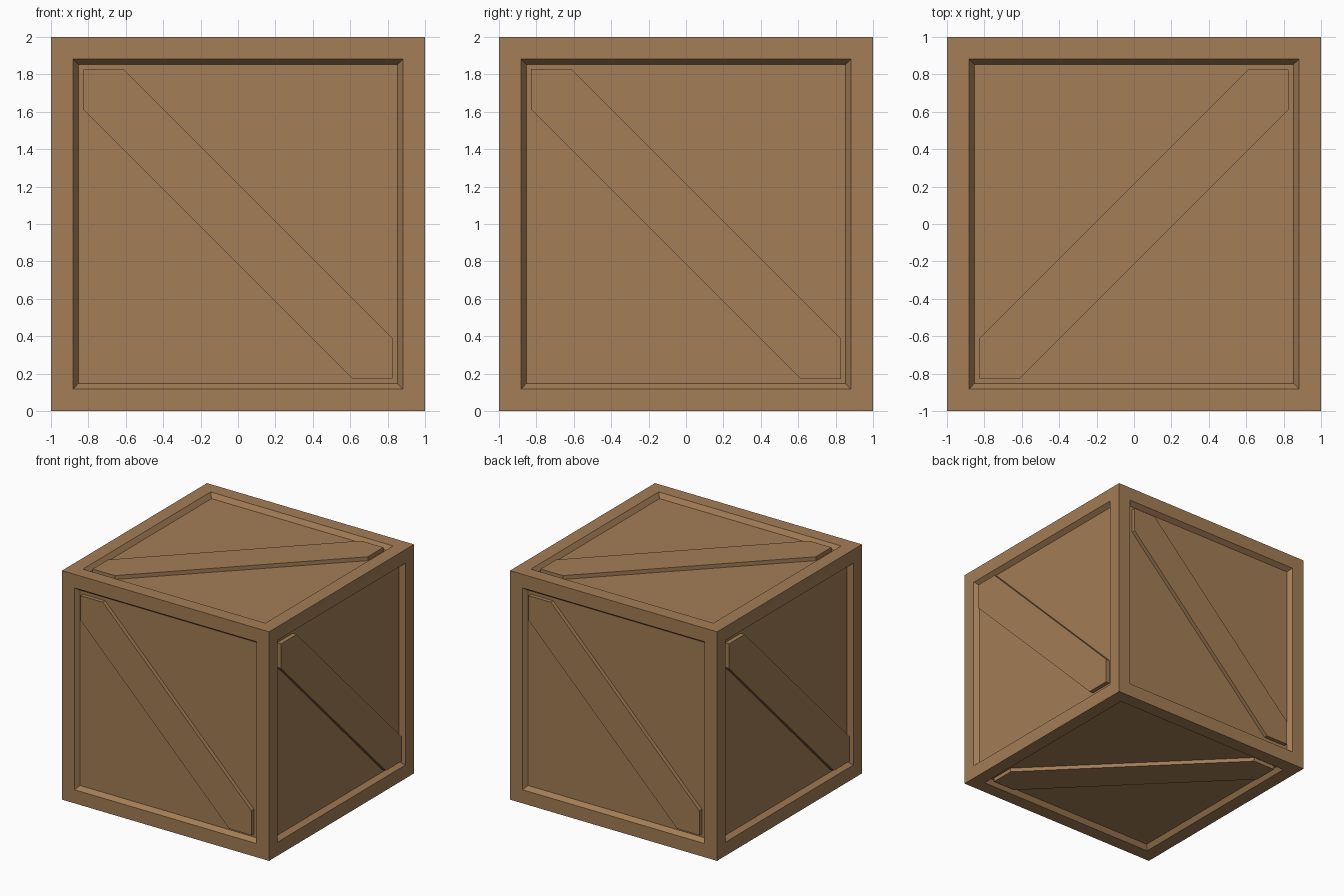
import bpy, bmesh
from mathutils import Vector

if "Cube" in bpy.data.objects:
    bpy.data.objects.remove(bpy.data.objects["Cube"])

wood = bpy.data.materials.new("brown wood")
wood.diffuse_color = (0.366, 0.205, 0.092, 1)
wood.use_nodes = True
wood.node_tree.nodes["Principled BSDF"].inputs["Base Color"].default_value = wood.diffuse_color

FRAME, BEVEL, DEPTH = 0.168, 0.04, 0.04
HALF_SUM = 0.215          # half width of the diagonal, measured along the face axes
X, Y, Z = Vector((1, 0, 0)), Vector((0, 1, 0)), Vector((0, 0, 1))


def finish(bm, name):
    bmesh.ops.recalc_face_normals(bm, faces=bm.faces)
    me = bpy.data.meshes.new(name)
    bm.to_mesh(me)
    bm.free()
    me.materials.append(wood)
    ob = bpy.data.objects.new(name, me)
    ob.location.z = 1
    bpy.context.collection.objects.link(ob)
    return ob


# Crate body: a cube with a sloped recess in every face
bm = bmesh.new()
bmesh.ops.create_cube(bm, size=2)
faces = bm.faces[:]
bmesh.ops.inset_individual(bm, faces=faces, thickness=FRAME)
bmesh.ops.inset_individual(bm, faces=faces, thickness=BEVEL, depth=-DEPTH)
finish(bm, "crate_body")


# Diagonal brace: plank with pointed ends running from top left to bottom right
def brace(name, u, v, gap):
    n = u.cross(v)
    e = 1 - FRAME - gap
    c = e - HALF_SUM
    outline = [(-e, e), (-e, c), (c, -e), (e, -e), (e, -c), (-c, e)]
    bm = bmesh.new()
    rings = [[bm.verts.new(u * a + v * b + n * h) for a, b in outline]
             for h in (1 - DEPTH - 0.01, 1 - gap)]
    bm.faces.new(rings[0])
    bm.faces.new(rings[1])
    for i in range(6):
        j = (i + 1) % 6
        bm.faces.new((rings[0][i], rings[0][j], rings[1][j], rings[1][i]))
    finish(bm, name)


for name, u, v, gap in (("front_brace", X, Z, 0.006), ("back_brace", -X, Z, 0.006),
                        ("right_brace", Y, Z, 0.002), ("left_brace", -Y, Z, 0.002),
                        ("top_brace", Y, -X, 0.006), ("bottom_brace", Y, X, 0.006)):
    brace(name, u, v, gap)
